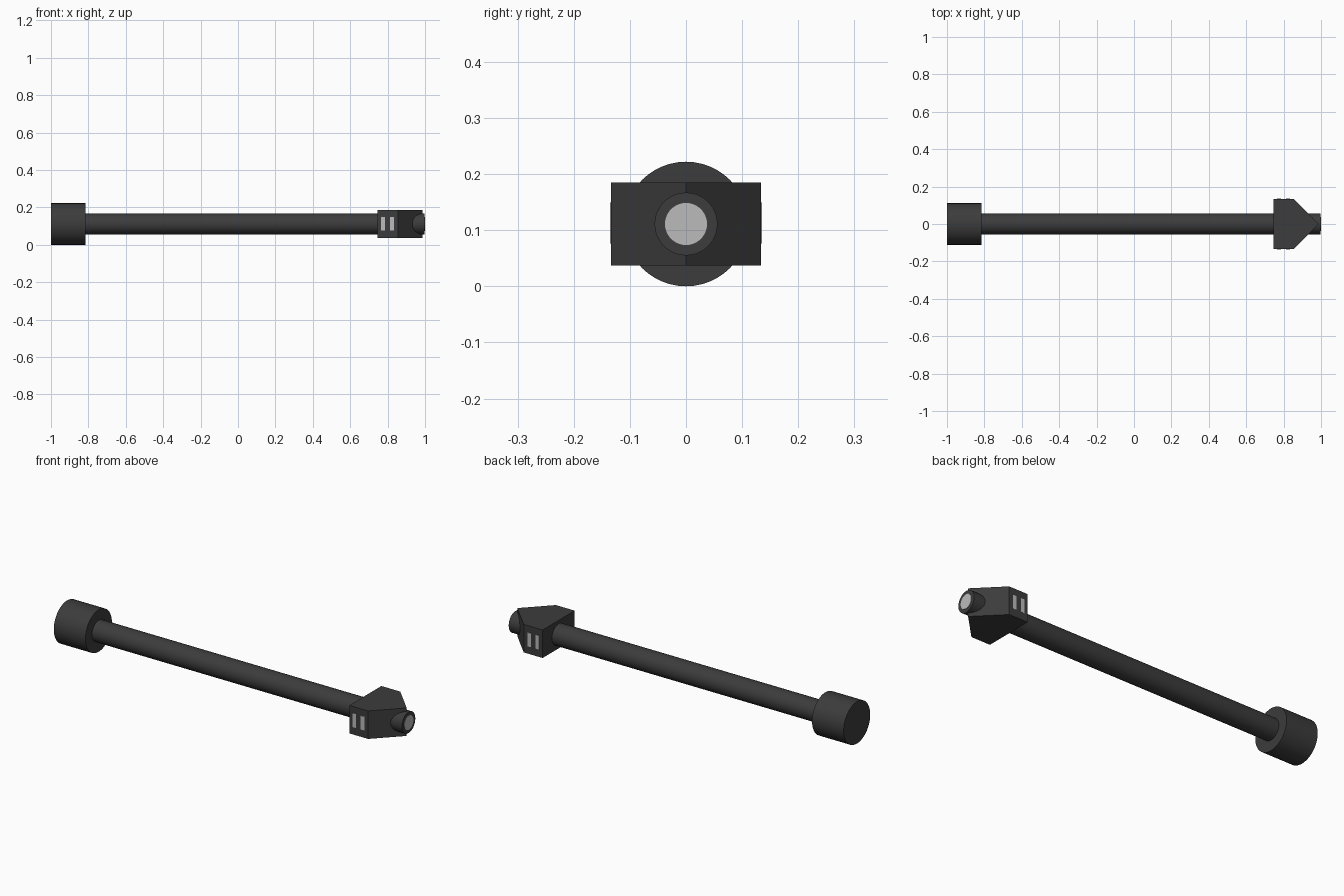
import bpy, bmesh, math

if "Cube" in bpy.data.objects:
    bpy.data.objects.remove(bpy.data.objects["Cube"])

ZC = 0.111  # height of the shared axis


def material(name, value):
    m = bpy.data.materials.new(name)
    m.diffuse_color = (value, value, value, 1)
    m.use_nodes = True
    m.node_tree.nodes["Principled BSDF"].inputs["Base Color"].default_value = m.diffuse_color
    return m


dark = material("dark_metal", 0.045)
light = material("light_lens", 0.5)


def rod(name, x0, x1, radius, mat):
    """Cylinder along x between x0 and x1."""
    bpy.ops.mesh.primitive_cylinder_add(
        vertices=48, radius=radius, depth=x1 - x0,
        location=((x0 + x1) / 2, 0, ZC), rotation=(0, math.pi / 2, 0))
    ob = bpy.context.object
    ob.name = name
    ob.data.materials.append(mat)
    bpy.ops.object.shade_smooth_by_angle()
    return ob


def prism(name, outline, z0, z1, mat):
    """Flat outline in x/y extruded from z0 to z1."""
    bm = bmesh.new()
    face = bm.faces.new([bm.verts.new((x, y, z0)) for x, y in outline])
    top = bmesh.ops.extrude_face_region(bm, geom=[face])["geom"]
    verts = [v for v in top if isinstance(v, bmesh.types.BMVert)]
    bmesh.ops.translate(bm, verts=verts, vec=(0, 0, z1 - z0))
    bmesh.ops.recalc_face_normals(bm, faces=bm.faces)
    me = bpy.data.meshes.new(name)
    bm.to_mesh(me)
    bm.free()
    ob = bpy.data.objects.new(name, me)
    me.materials.append(mat)
    bpy.context.collection.objects.link(ob)
    return ob


# End cap, shaft and lens
rod("end_cap", -1.0, -0.815, 0.111, dark)
rod("shaft", -0.82, 0.998, 0.056, dark)
rod("lens", 0.99, 1.0, 0.0375, light)

# Pointed head
prism("head", [(0.745, -0.134), (0.855, -0.134), (0.987, 0),
               (0.855, 0.134), (0.745, 0.134)], 0.037, 0.185, dark)

# Two light slots on each side of the head
for side, y in (("front", -0.134), ("back", 0.134)):
    for i, x in enumerate((0.775, 0.823)):
        w, d = 0.0105, 0.001
        prism(f"slot_{side}_{i + 1}",
              [(x - w, y - d), (x + w, y - d), (x + w, y + d), (x - w, y + d)],
              0.076, 0.149, light)
